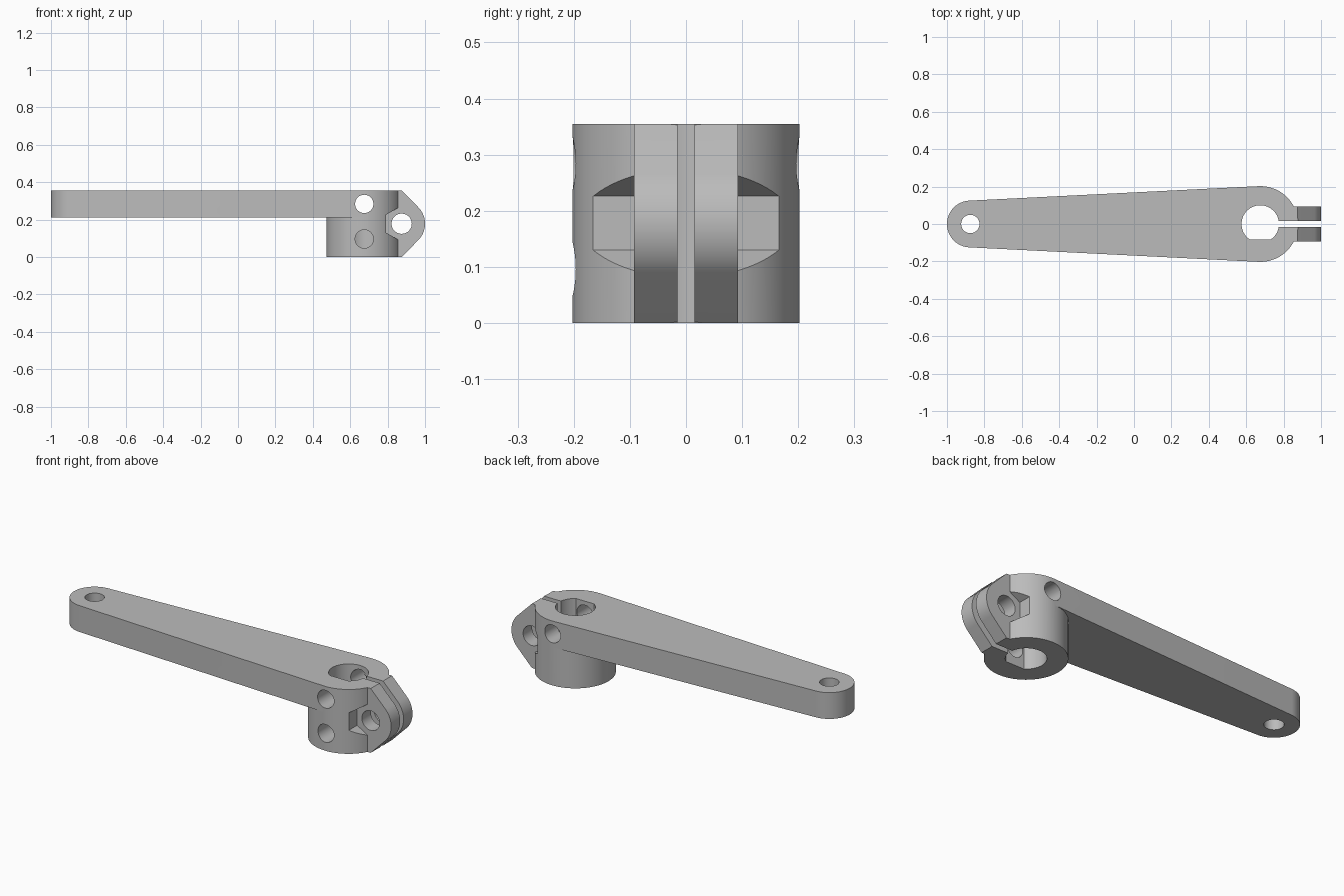
import bpy
import bmesh
from math import cos, sin, pi, asin, radians
from mathutils import Vector

cube = bpy.data.objects.get("Cube")
if cube:
    bpy.data.objects.remove(cube, do_unlink=True)

HUB, TIP, CLAMP = Vector((0.675, 0)), Vector((-0.875, 0)), Vector((0.875, 0.178))
HUB_R, TIP_R, EAR_R = 0.2025, 0.125, 0.125
TOP, ARM_BOTTOM, EAR_Y, PIN_R = 0.355, 0.21, 0.093, 0.049

steel = bpy.data.materials.new("grey metal")
steel.use_nodes = True
steel.diffuse_color = (0.5, 0.5, 0.5, 1)
steel.node_tree.nodes["Principled BSDF"].inputs["Base Color"].default_value = steel.diffuse_color


def arc(centre, radius, start, end, steps):
    """Points along an arc, angles in radians."""
    angles = [start + (end - start) * i / steps for i in range(steps + 1)]
    return [centre + radius * Vector((cos(a), sin(a))) for a in angles]


def circle(centre, radius, steps=64, turn=0):
    return arc(centre, radius, turn, turn + 2 * pi, steps)[:-1]


def prism(name, profile, low, high, axis="z"):
    """Extrude a flat profile along z (profile in xy) or y (profile in xz)."""
    def place(p, d):
        return (p[0], p[1], d) if axis == "z" else (p[0], d, p[1])
    bm = bmesh.new()
    face = bm.faces.new([bm.verts.new(place(p, low)) for p in profile])
    new = bmesh.ops.extrude_face_region(bm, geom=[face])["geom"]
    shift = Vector(place((0, 0), high - low))
    bmesh.ops.translate(bm, vec=shift, verts=[v for v in new if isinstance(v, bmesh.types.BMVert)])
    bmesh.ops.recalc_face_normals(bm, faces=bm.faces)
    mesh = bpy.data.meshes.new(name)
    bm.to_mesh(mesh)
    bm.free()
    mesh.materials.append(steel)
    obj = bpy.data.objects.new(name, mesh)
    bpy.context.collection.objects.link(obj)
    return obj


def combine(target, tool, operation):
    """Apply a boolean and discard the tool."""
    mod = target.modifiers.new(operation, "BOOLEAN")
    mod.operation, mod.object, mod.solver = operation, tool, "EXACT"
    bpy.context.view_layer.objects.active = target
    bpy.ops.object.modifier_apply(modifier=mod.name)
    bpy.data.objects.remove(tool, do_unlink=True)


# Hub with hexagonal pockets either side of the clamp ears
lever = prism("clamp_lever", circle(HUB, HUB_R, 128), 0, TOP)
for side in (-1, 1):
    low, high = sorted((side * 0.05, side * 0.3))
    pocket = prism("nut_pocket", circle(CLAMP, 0.096, 6, pi / 6), low, high, "y")
    combine(lever, pocket, "DIFFERENCE")

# Tapered arm, its sides tangent to the hub
lean = pi / 2 + asin((HUB_R - TIP_R) / (HUB - TIP).length)
arm_outline = arc(TIP, TIP_R, lean, 2 * pi - lean, 48)
arm_outline += [HUB + HUB_R * Vector((cos(lean), s * sin(lean))) for s in (-1, 1)]
combine(lever, prism("arm", arm_outline, ARM_BOTTOM, TOP), "UNION")

# Clamp ears with sloped shoulders and a round nose
ear_outline = [Vector((0.74, 0)), Vector((CLAMP.x, 0))]
ear_outline += arc(CLAMP, EAR_R, -pi / 4, pi / 4, 24)
ear_outline += [Vector((CLAMP.x, TOP)), Vector((0.74, TOP))]
combine(lever, prism("ears", ear_outline, -EAR_Y, EAR_Y, "y"), "UNION")

# D-shaped shaft bore
flat = asin(0.083 / 0.1)
combine(lever, prism("bore", arc(HUB, 0.1, -flat, pi + flat, 64), -0.1, 0.5), "DIFFERENCE")

# Clamp slot
slot = [(0.7, -0.015), (1.1, -0.015), (1.1, 0.015), (0.7, 0.015)]
combine(lever, prism("slot", slot, -0.1, 0.5), "DIFFERENCE")

# Drilled holes: arm tip, clamp bolt, upper cross pin, lower set screw
holes = [
    ("tip_hole", TIP, PIN_R, -0.1, 0.5, "z"),
    ("bolt_hole", CLAMP, 0.054, -0.4, 0.4, "y"),
    ("cross_hole", Vector((HUB.x, 0.284)), PIN_R, -0.4, 0.4, "y"),
    ("screw_hole", Vector((HUB.x, 0.096)), PIN_R, -0.4, 0, "y"),
]
for name, centre, radius, low, high, axis in holes:
    combine(lever, prism(name, circle(centre, radius, 48), low, high, axis), "DIFFERENCE")

# Smooth curved walls, keep machined edges crisp
bpy.ops.object.select_all(action="DESELECT")
lever.select_set(True)
bpy.context.view_layer.objects.active = lever
bpy.ops.object.shade_smooth_by_angle(angle=radians(30))
